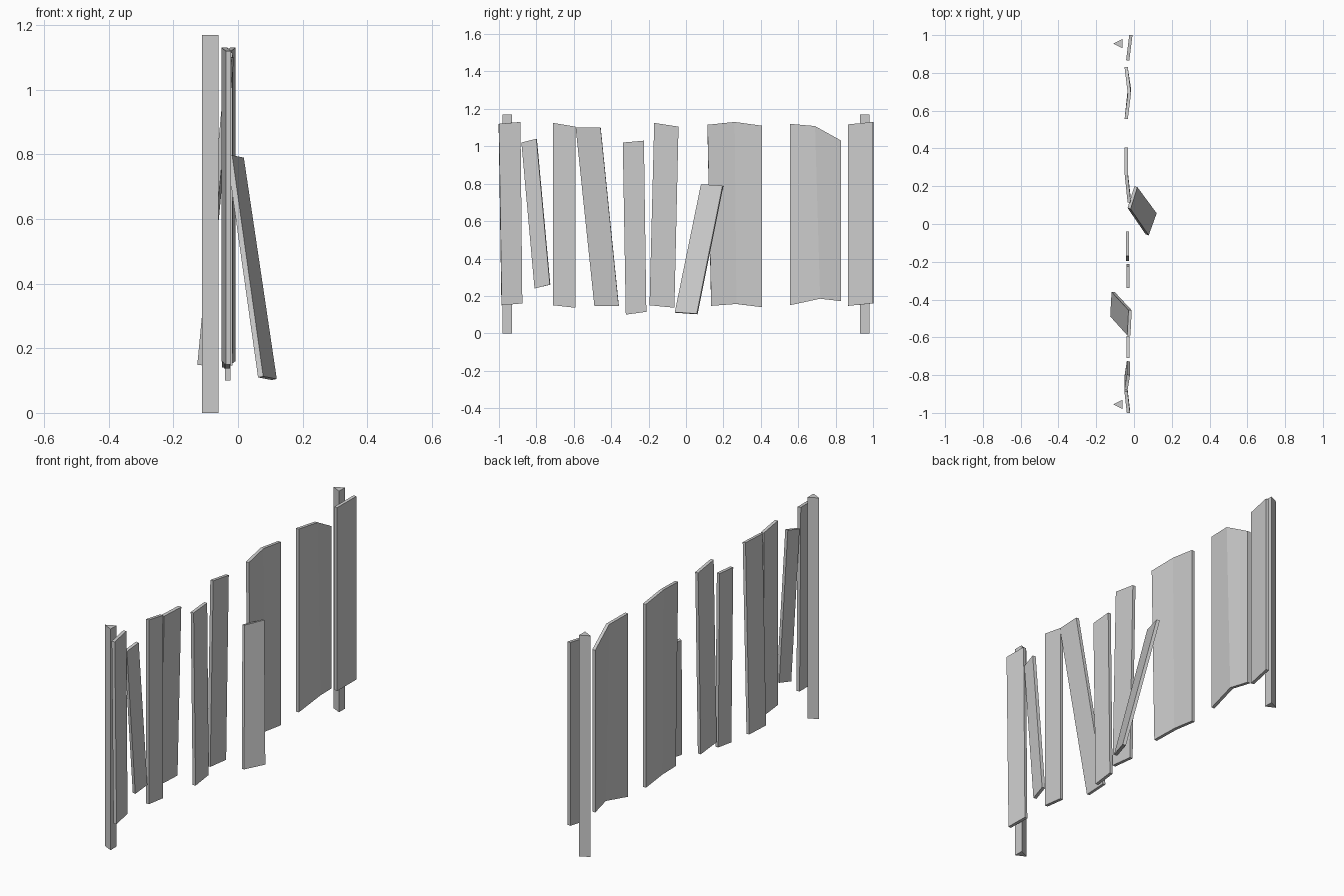
import bpy, bmesh
from mathutils import Vector

if "Cube" in bpy.data.objects:
    bpy.data.objects.remove(bpy.data.objects["Cube"])

wood = bpy.data.materials.new("weathered grey")
wood.diffuse_color = (0.6, 0.6, 0.6, 1)
wood.use_nodes = True
wood.node_tree.nodes["Principled BSDF"].inputs["Base Color"].default_value = wood.diffuse_color


def solid(name, front, back):
    """Closed solid between two matching outlines."""
    bm = bmesh.new()
    f = [bm.verts.new(p) for p in front]
    b = [bm.verts.new(p) for p in back]
    n = len(f)
    half = n // 2
    # outline = top points left to right, then bottom points right to left
    for ring in (f, b):
        for i in range(half - 1):
            bm.faces.new((ring[i], ring[i + 1], ring[n - 2 - i], ring[n - 1 - i]))
    for i in range(n):
        j = (i + 1) % n
        bm.faces.new((f[i], f[j], b[j], b[i]))
    finish(name, bm)


def finish(name, bm):
    bmesh.ops.recalc_face_normals(bm, faces=bm.faces)
    me = bpy.data.meshes.new(name)
    bm.to_mesh(me)
    bm.free()
    me.materials.append(wood)
    bpy.context.collection.objects.link(bpy.data.objects.new(name, me))


def plank(name, top, bottom, t=0.017):
    """top / bottom: (x, y, z) points of the front face, left to right."""
    front = [Vector(p) for p in top + bottom[::-1]]
    nrm = (front[len(top) - 1] - front[0]).cross(front[-1] - front[0]).normalized()
    if nrm.x < 0:
        nrm = -nrm
    solid(name, front, [p - nrm * t for p in front])


# upright planks: name, front x per column, top (y, z), bottom (y, z)
upright = [
    ("end_plank_left", (-0.021, -0.034), [(-1, 1.12), (-0.885, 1.13)], [(-0.985, 0.15), (-0.875, 0.16)]),
    ("short_tilted_plank", (-0.034, -0.021), [(-0.88, 1.02), (-0.80, 1.04)], [(-0.81, 0.24), (-0.728, 0.26)]),
    ("plank_a", (-0.024, -0.024), [(-0.71, 1.125), (-0.592, 1.105)], [(-0.71, 0.15), (-0.592, 0.137)]),
    ("plank_b", (-0.023, -0.023), [(-0.338, 1.02), (-0.225, 1.03)], [(-0.322, 0.10), (-0.212, 0.115)]),
    ("plank_c", (-0.026, -0.026), [(-0.17, 1.125), (-0.04, 1.105)], [(-0.195, 0.15), (-0.062, 0.137)]),
    ("wide_plank_a", (-0.017, -0.032, -0.032), [(0.115, 1.115), (0.26, 1.13), (0.405, 1.11)],
     [(0.135, 0.147), (0.27, 0.157), (0.405, 0.14)]),
    ("wide_plank_b", (-0.033, -0.016, -0.033), [(0.555, 1.12), (0.69, 1.108), (0.83, 1.03)],
     [(0.555, 0.15), (0.717, 0.185), (0.83, 0.172)]),
    ("end_plank_right", (-0.025, -0.008), [(0.865, 1.117), (1, 1.13)], [(0.865, 0.147), (1, 0.16)]),
]
for name, xs, top, bot in upright:
    plank(name, [(x, *p) for x, p in zip(xs, top)], [(x, *p) for x, p in zip(xs, bot)])

# planks that have come loose: one swings backward, one leans forward
plank("loose_plank_back", [(-0.019, -0.59, 1.10), (-0.012, -0.457, 1.10)],
      [(-0.109, -0.49, 0.147), (-0.102, -0.36, 0.147)])
plank("loose_plank_front", [(-0.018, 0.08, 0.797), (0.018, 0.195, 0.79)],
      [(0.078, -0.06, 0.113), (0.12, 0.057, 0.105)])

# triangular posts behind both ends
for name, y in (("post_left", -0.955), ("post_right", 0.955)):
    bm = bmesh.new()
    tri = [(-0.111, y), (-0.06, y - 0.025), (-0.06, y + 0.025)]
    base = bm.faces.new([bm.verts.new((*p, 0)) for p in tri])
    up = bmesh.ops.extrude_face_region(bm, geom=[base])
    bmesh.ops.translate(bm, vec=(0, 0, 1.17),
                        verts=[v for v in up["geom"] if isinstance(v, bmesh.types.BMVert)])
    finish(name, bm)
